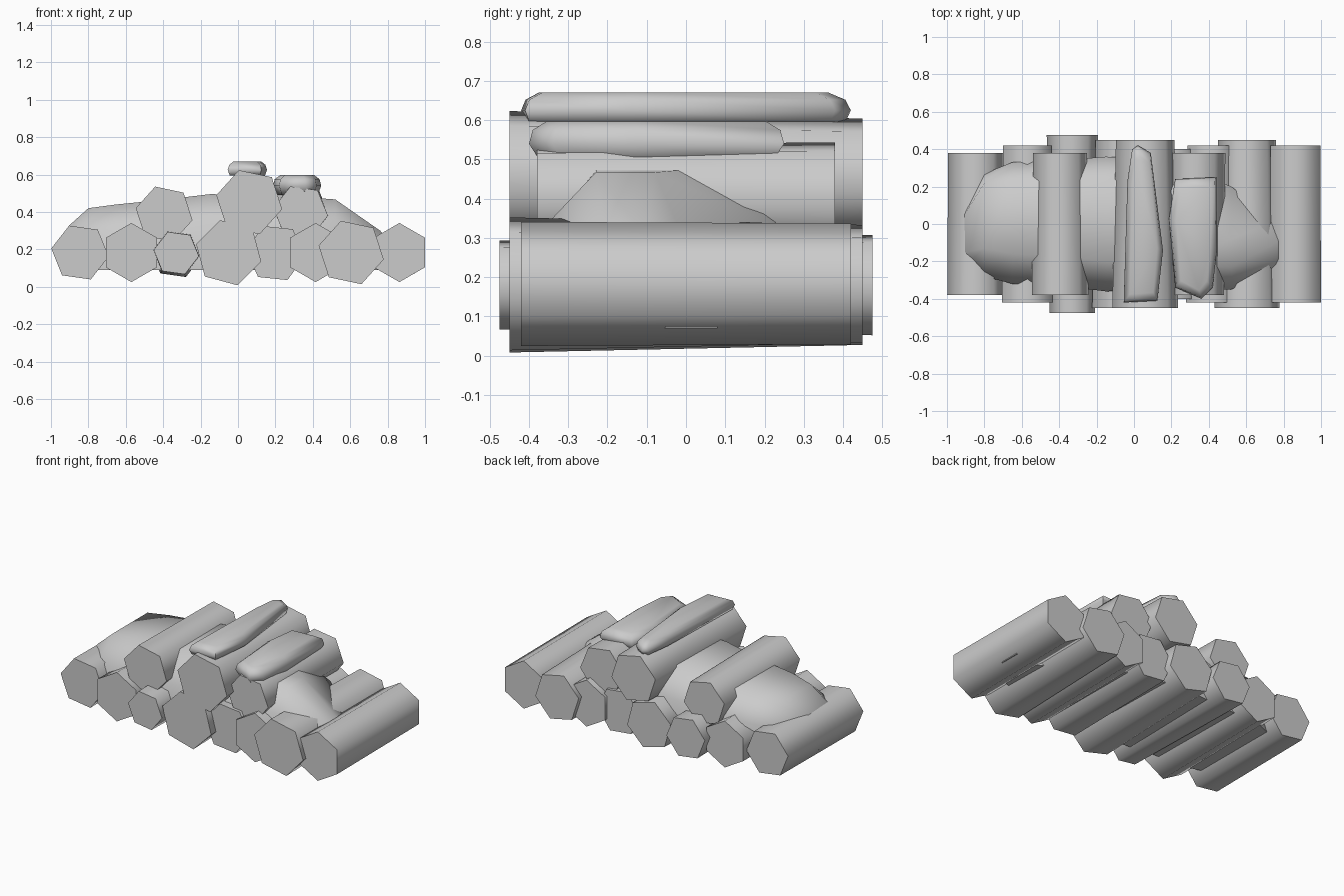
import bpy
import math


def make(name, verts, faces, angle):
    me = bpy.data.meshes.new(name)
    me.from_pydata(verts, [], faces)
    ob = bpy.data.objects.new(name, me)
    bpy.context.collection.objects.link(ob)
    bpy.ops.object.select_all(action='DESELECT')
    ob.select_set(True)
    bpy.context.view_layer.objects.active = ob
    bpy.ops.object.mode_set(mode='EDIT')
    bpy.ops.mesh.select_all(action='SELECT')
    bpy.ops.mesh.normals_make_consistent(inside=False)
    bpy.ops.object.mode_set(mode='OBJECT')
    bpy.ops.object.shade_smooth_by_angle(angle=math.radians(angle))
    return ob


def loft(name, rings, angle):
    """Skin a list of equal-length rings and cap both ends."""
    n = len(rings[0])
    verts = [v for r in rings for v in r]
    faces = [(k * n + i, k * n + (i + 1) % n, (k + 1) * n + (i + 1) % n, (k + 1) * n + i)
             for k in range(len(rings) - 1) for i in range(n)]
    faces += [tuple(range(n))[::-1], tuple(range(len(verts) - n, len(verts)))]
    return make(name, verts, faces, angle)


def log(name, x, z, r_front, r_back, half, turn):
    def ring(r, y):
        a = [math.radians(turn + 60 * i) for i in range(6)]
        return [(x + r * math.cos(t), y, z + r * math.sin(t)) for t in a]
    return loft(name, [ring(r_front, -half), ring(r_back, half)], 65)


# hexagonal logs: x, z, front radius, back radius, half length, rotation
lower = [
    (-0.845, 0.183, 0.155, 0.150, 0.38, 172),
    (-0.57, 0.183, 0.158, 0.150, 0.42, 90),
    (-0.33, 0.18, 0.122, 0.138, 0.475, 52),
    (-0.05, 0.182, 0.180, 0.160, 0.45, 105),
    (0.20, 0.18, 0.158, 0.150, 0.40, 114),
    (0.415, 0.183, 0.158, 0.150, 0.42, 90),
    (0.605, 0.183, 0.178, 0.158, 0.45, 168),
    (0.863, 0.183, 0.158, 0.154, 0.42, 90),
]
upper = [
    (-0.395, 0.388, 0.155, 0.147, 0.38, 108),
    (0.06, 0.452, 0.180, 0.160, 0.45, 108),
    (0.335, 0.40, 0.147, 0.155, 0.38, 112),
]
for i, p in enumerate(lower):
    log("lower_log_%d" % (i + 1), *p)
for i, p in enumerate(upper):
    log("upper_log_%d" % (i + 1), *p)

# filler mound between the logs: x, y range of base, y range of top, shoulder z, top z
sections = [
    (-0.95, -0.18, 0.02, -0.15, -0.02, 0.20, 0.24),
    (-0.90, -0.22, 0.14, -0.15, 0.06, 0.26, 0.33),
    (-0.80, -0.28, 0.27, -0.13, 0.22, 0.29, 0.42),
    (-0.65, -0.32, 0.33, -0.16, 0.23, 0.31, 0.44),
    (-0.40, -0.33, 0.34, -0.17, 0.23, 0.32, 0.465),
    (-0.15, -0.36, 0.36, -0.20, 0.24, 0.34, 0.495),
    (0.20, -0.35, 0.34, -0.22, 0.18, 0.34, 0.49),
    (0.52, -0.35, 0.20, -0.23, -0.08, 0.34, 0.467),
    (0.76, -0.24, 0.02, -0.20, -0.10, 0.24, 0.30),
    (0.945, -0.05, 0.08, -0.02, 0.05, 0.085, 0.10),
]
loft("filler_mound", [[(x, a, 0.09 if x < 0.9 else 0.07), (x, a, s), (x, c, t),
                       (x, d, t), (x, b, s), (x, b, 0.09 if x < 0.9 else 0.07)]
                      for x, a, b, c, d, s, t in sections], 80)


def cap(name, outline, centre, levels):
    """Soft pad: the outline scaled at each (z, x scale, y scale) level."""
    cx, cy = centre
    return loft(name, [[(cx + (x - cx) * sx, cy + (y - cy) * sy, z) for x, y in outline]
                       for z, sx, sy in levels], 75)


# soft pads lying on the two top right logs
cap("centre_pad", [(0.02, 0.42), (0.09, 0.38), (0.155, -0.14), (0.125, -0.41),
                   (-0.055, -0.42), (-0.035, 0.23), (-0.01, 0.40)], (0.05, -0.05),
    [(0.595, 0.9, 0.97), (0.625, 1.0, 1.0), (0.652, 0.92, 0.97), (0.67, 0.7, 0.88)])
cap("right_pad", [(0.22, 0.24), (0.44, 0.25), (0.445, -0.13), (0.42, -0.34),
                  (0.36, -0.40), (0.22, -0.34), (0.187, 0.03)], (0.32, -0.08),
    [(0.49, 0.85, 0.9), (0.54, 1.0, 1.0), (0.575, 0.93, 0.97), (0.597, 0.7, 0.86)])
